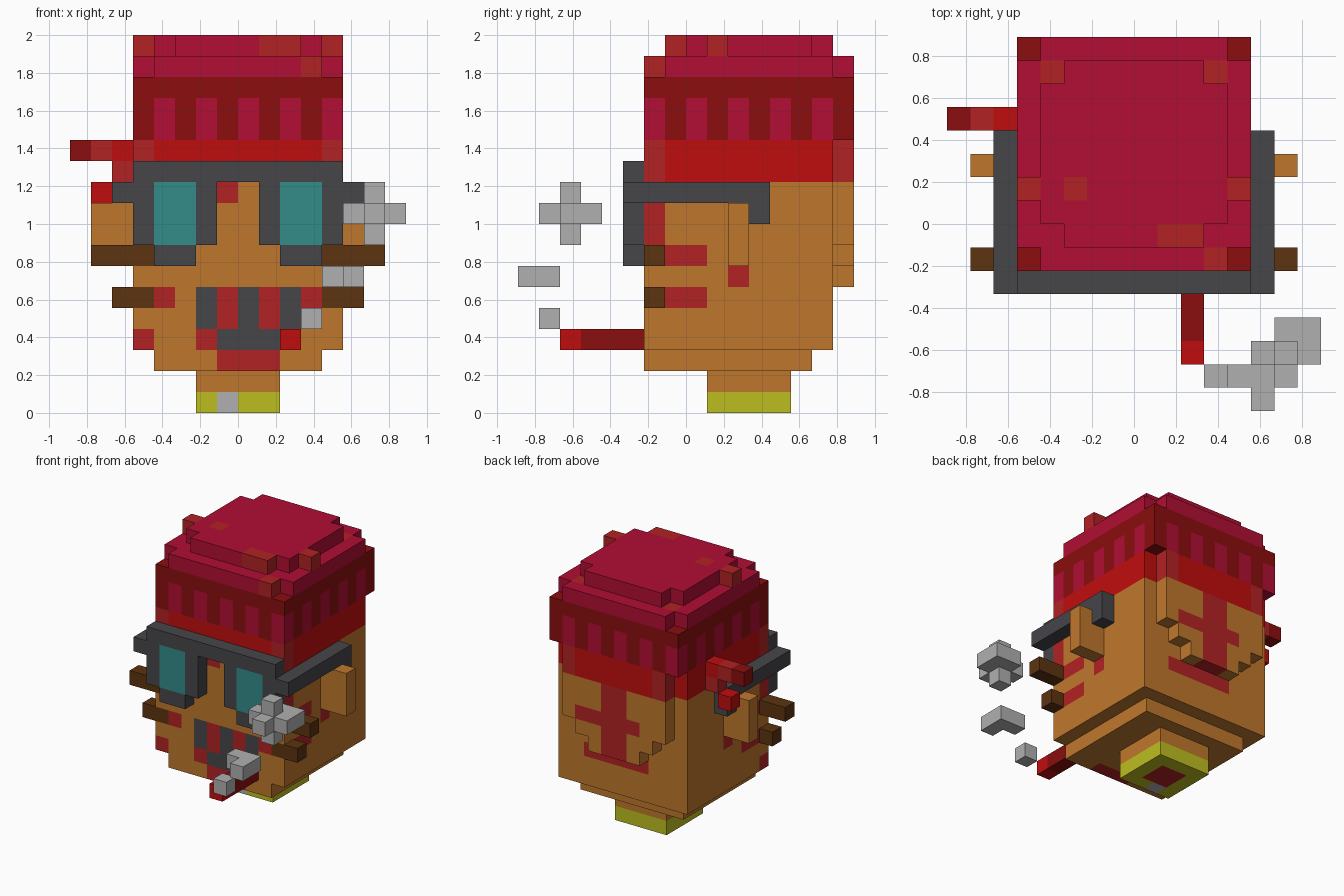
import bpy, bmesh, math
from mathutils import Vector

cube = bpy.data.objects.get("Cube")
if cube:
    bpy.data.objects.remove(cube, do_unlink=True)

U = 1 / 9  # size of one block


def linear(c):
    c /= 255
    return c / 12.92 if c <= 0.04045 else ((c + 0.055) / 1.055) ** 2.4


PALETTE = {
    "skin": (191, 119, 44), "crimson": (178, 14, 52), "dark_red": (139, 13, 14),
    "bright_red": (192, 13, 13), "brick_red": (178, 34, 36), "teal": (52, 140, 138),
    "charcoal": (70, 70, 74), "dark_brown": (92, 51, 16), "yellow": (189, 189, 32),
    "light_grey": (176, 176, 176),
}
MATS = {}
for name, rgb in PALETTE.items():
    m = bpy.data.materials.new(name)
    m.use_nodes = True
    col = (*[linear(c) for c in rgb], 1)
    m.diffuse_color = col
    m.node_tree.nodes["Principled BSDF"].inputs["Base Color"].default_value = col
    MATS[name] = m

AXES = [Vector(v) for v in ((1, 0, 0), (0, 1, 0), (0, 0, 1))]


def part(name, *boxes):
    """Blocky part from boxes (colour, x0, x1, y0, y1, z0, z1) in block units.
    Later boxes repaint earlier ones; a colour of None carves blocks away."""
    cells = {}
    for colour, x0, x1, y0, y1, z0, z1 in boxes:
        for x in range(x0, x1):
            for y in range(y0, y1):
                for z in range(z0, z1):
                    if colour:
                        cells[x, y, z] = colour
                    else:
                        cells.pop((x, y, z), None)
    slots = sorted(set(cells.values()))
    bm = bmesh.new()
    corners = {}

    def vert(p):
        key = tuple(round(c) for c in p)
        if key not in corners:
            corners[key] = bm.verts.new(Vector(key) * U)
        return corners[key]

    # only the outer skin of the blocks is made
    for cell, colour in cells.items():
        base = Vector(cell)
        for i in range(3):
            a, b = AXES[(i + 1) % 3], AXES[(i + 2) % 3]
            for side in (0, 1):
                step = AXES[i] * (1 if side else -1)
                if tuple(int(c) for c in base + step) in cells:
                    continue
                o = base + AXES[i] * side
                quad = [o, o + a, o + a + b, o + b]
                if not side:
                    quad.reverse()
                f = bm.faces.new([vert(p) for p in quad])
                f.material_index = slots.index(colour)
    # merge flat regions of one colour
    bmesh.ops.dissolve_limit(bm, angle_limit=0.01, use_dissolve_boundaries=False,
                             verts=bm.verts[:], edges=bm.edges[:], delimit={'MATERIAL'})
    me = bpy.data.meshes.new(name)
    bm.to_mesh(me)
    bm.free()
    for s in slots:
        me.materials.append(MATS[s])
    ob = bpy.data.objects.new(name, me)
    bpy.context.scene.collection.objects.link(ob)
    return ob


def both(colour, x0, x1, *rest):
    """A box and its mirror image across x = 0."""
    return [(colour, x0, x1, *rest), (colour, -x1, -x0, *rest)]


# Neck with a yellow collar
part("neck",
     ("skin", -2, 2, 1, 5, 1, 2),
     ("yellow", -2, 2, 1, 5, 0, 1),
     ("light_grey", -1, 0, 1, 2, 0, 1),
     ("brick_red", -1, 1, 2, 4, 0, 1))

# Head with chin, stepped back, painted mouth and cheek marks
part("head",
     ("skin", -4, 4, -2, 6, 2, 3),
     ("skin", -5, 5, -2, 7, 3, 11),
     # stepped back of the head with a red cross
     ("skin", -4, 4, 7, 8, 8, 11),
     ("skin", -3, 3, 7, 8, 7, 8),
     ("skin", -2, 2, 7, 8, 6, 7),
     ("brick_red", -1, 1, 7, 8, 6, 11),
     ("brick_red", -2, 3, 7, 8, 8, 9),
     ("brick_red", -2, 3, 6, 7, 5, 6),
     # side marks
     *both("brick_red", 4, 5, -2, -1, 8, 10),
     *both("brick_red", 4, 5, -1, 1, 7, 8),
     *both("brick_red", 4, 5, -1, 1, 5, 6),
     *both("brick_red", 4, 5, 2, 3, 6, 7),
     # whisker roots
     *both("dark_brown", 4, 5, -2, -1, 7, 8),
     *both("dark_brown", 4, 5, -2, -1, 5, 6),
     # mouth
     ("charcoal", -2, 3, -2, -1, 4, 6),
     ("brick_red", -1, 0, -2, -1, 4, 6),
     ("brick_red", 1, 2, -2, -1, 4, 6),
     ("charcoal", -1, 2, -2, -1, 3, 4),
     ("brick_red", -2, -1, -2, -1, 3, 4),
     ("brick_red", -1, 2, -2, -1, 2, 3),
     # face marks
     ("brick_red", 3, 4, -2, -1, 5, 6),
     ("brick_red", -4, -3, -2, -1, 5, 6),
     ("brick_red", -5, -4, -2, -1, 3, 4),
     ("brick_red", -1, 0, -2, -1, 10, 11))

# Ears and whiskers
for side, s in (("left", 1), ("right", -1)):
    def span(a, b):
        return (a, b) if s > 0 else (-b, -a)
    part(side + "_ear", ("skin", *span(5, 7), 2, 3, 7, 10))
    part(side + "_upper_whisker", ("dark_brown", *span(5, 7), -2, -1, 7, 8))
    part(side + "_lower_whisker", ("dark_brown", *span(5, 6), -2, -1, 5, 6))

# Hat brim band
part("hat_band",
     ("bright_red", -5, 5, -2, 7, 11, 13),
     ("bright_red", -4, 4, 7, 8, 11, 13),
     *both("brick_red", 4, 5, -2, -1, 11, 13),
     *both("brick_red", 3, 4, 7, 8, 11, 13))

# Hat wall with alternating crimson marks around the rim
marks = [("crimson", x, x + 1, y, y + 1, 13, 15)
         for x in range(-5, 5) for y in range(-2, 8)
         if (x in (-5, 4) or y in (-2, 7)) and (x + y) % 2 == 0]
part("hat_wall", ("dark_red", -5, 5, -2, 8, 13, 16), *marks)

# Stepped hat crown
part("hat_crown",
     ("crimson", -5, 5, -2, 8, 16, 17),
     *both(None, 4, 5, -2, -1, 16, 17),
     *both(None, 4, 5, 7, 8, 16, 17),
     ("crimson", -4, 4, -1, 7, 17, 18),
     *both(None, 3, 4, -1, 0, 17, 18),
     *both(None, 3, 4, 6, 7, 17, 18),
     *both("brick_red", 3, 4, 6, 7, 16, 17),
     ("brick_red", 3, 4, -2, -1, 16, 17),
     *both("brick_red", 4, 5, 1, 2, 17, 18),
     ("brick_red", 1, 3, -1, 0, 17, 18),
     ("brick_red", -3, -2, 1, 2, 17, 18))

# Tassel on the side of the hat
part("tassel",
     ("bright_red", -6, -5, 4, 5, 12, 13),
     ("brick_red", -7, -6, 4, 5, 12, 13),
     ("dark_red", -8, -7, 4, 5, 12, 13),
     ("brick_red", -6, -5, 4, 5, 11, 12),
     ("bright_red", -7, -6, 4, 5, 10, 11))

# Sunglasses with teal lenses and side arms
part("sunglasses",
     ("charcoal", -5, 5, -3, -2, 11, 12),
     *both("charcoal", 1, 5, -3, -2, 8, 11),
     *both("charcoal", 2, 4, -3, -2, 7, 8),
     *both("teal", 2, 4, -3, -2, 8, 11),
     *both("charcoal", 5, 6, -3, 4, 10, 11),
     *both("charcoal", 5, 6, 3, 4, 9, 10))

# Cigar with glowing tip
part("cigar",
     ("dark_red", 2, 3, -5, -2, 3, 4),
     ("bright_red", 2, 3, -6, -5, 3, 4))

# Smoke puffs
G = "light_grey"
part("small_smoke_puff", (G, 3, 4, -7, -6, 4, 5))
part("middle_smoke_puff", (G, 4, 6, -7, -6, 6, 7), (G, 5, 6, -8, -7, 6, 7))
part("large_smoke_puff",
     (G, 5, 8, -6, -5, 9, 10),
     (G, 6, 8, -5, -4, 9, 10),
     (G, 6, 7, -7, -6, 9, 10),
     (G, 6, 7, -6, -5, 8, 11))
